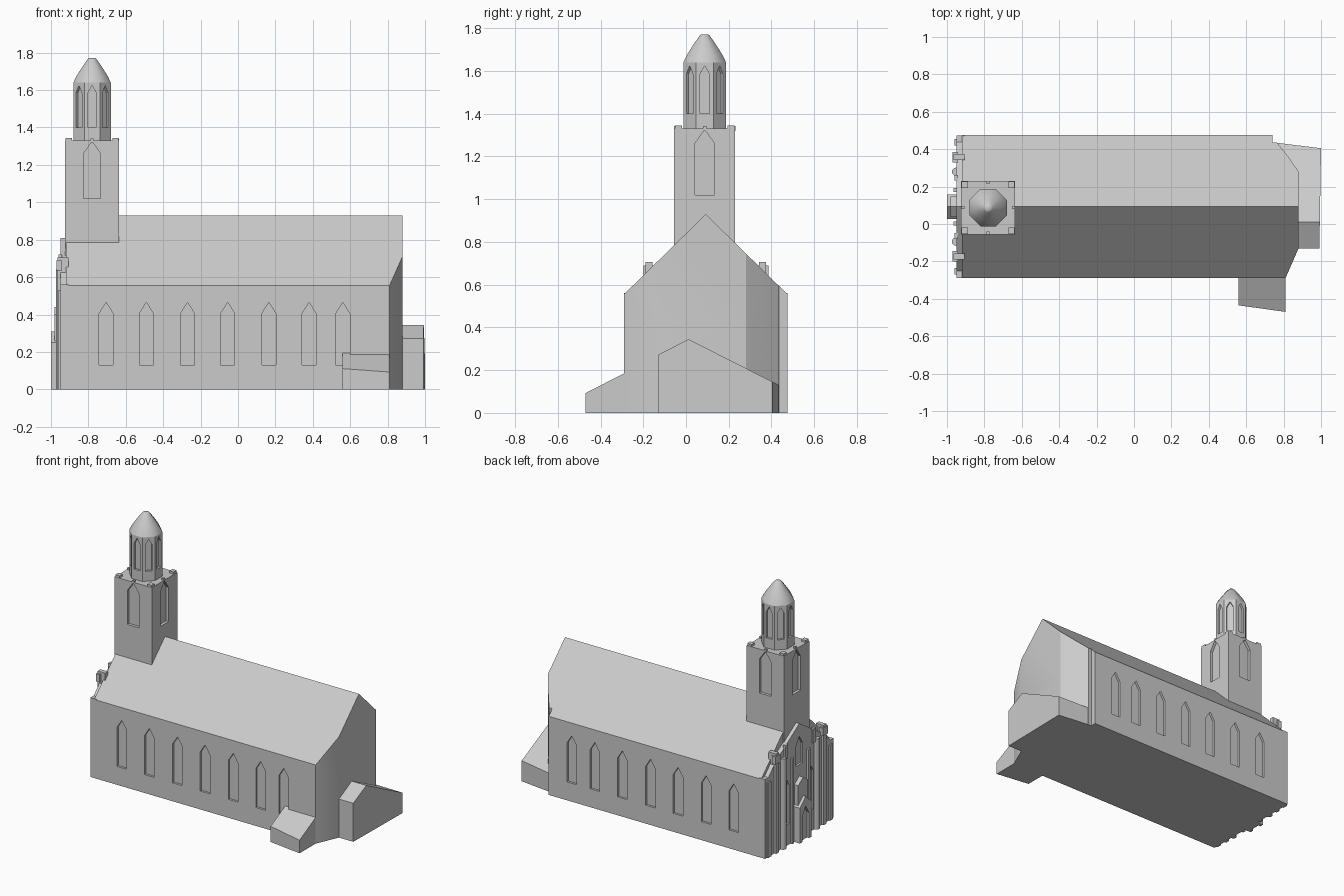
import bpy, bmesh, math
from mathutils import Matrix, Vector

if "Cube" in bpy.data.objects:
    bpy.data.objects.remove(bpy.data.objects["Cube"])

stone = bpy.data.materials.new("grey_stone")
stone.diffuse_color = (0.6, 0.6, 0.6, 1)
stone.use_nodes = True
stone.node_tree.nodes["Principled BSDF"].inputs["Base Color"].default_value = stone.diffuse_color
CY = 0.0925              # ridge line of the nave
TX, TY = -0.78, 0.0875   # tower centre

AXES = {"x": lambda u, v, w: (w, u, v),
        "y": lambda u, v, w: (u, w, v),
        "z": lambda u, v, w: (u, v, w)}


def build(name, pieces):
    """One object from prisms: (outline, axis, start, end[, matrix])."""
    bm = bmesh.new()
    for pts, axis, a, b, *m in pieces:
        mat = m[0] if m else Matrix()
        lo, hi = ([bm.verts.new(mat @ Vector(AXES[axis](u, v, w))) for u, v in pts] for w in (a, b))
        n = len(pts)
        bm.faces.new(lo)
        bm.faces.new(hi[::-1])
        for i in range(n):
            j = (i + 1) % n
            bm.faces.new((lo[j], lo[i], hi[i], hi[j]))
    bmesh.ops.recalc_face_normals(bm, faces=bm.faces)
    me = bpy.data.meshes.new(name)
    bm.to_mesh(me)
    bm.free()
    me.materials.append(stone)
    ob = bpy.data.objects.new(name, me)
    bpy.context.collection.objects.link(ob)
    return ob


def select(ob):
    bpy.ops.object.select_all(action="DESELECT")
    ob.select_set(True)
    bpy.context.view_layer.objects.active = ob


def boolean(ob, operation, pieces):
    tool = build("cutter", pieces)
    tool.hide_render = True
    mod = ob.modifiers.new("cut", "BOOLEAN")
    mod.operation, mod.object, mod.solver = operation, tool, "EXACT"
    select(ob)
    bpy.ops.object.modifier_apply(modifier=mod.name)
    bpy.data.objects.remove(tool)


def rect(u0, u1, v0, v1):
    return [(u0, v0), (u1, v0), (u1, v1), (u0, v1)]


def lancet(c, w, z0, z1, z2):
    """Pointed window outline: sill z0, shoulder z1, apex z2."""
    return [(c - w / 2, z0), (c + w / 2, z0), (c + w / 2, z1), (c, z2), (c - w / 2, z1)]


def octagon(r):
    k = r / math.cos(math.pi / 8)
    return [(TX + k * math.cos((i + .5) * math.pi / 4), TY + k * math.sin((i + .5) * math.pi / 4))
            for i in range(8)]


# Nave: gabled prism trimmed to a chamfered east end
nave = build("nave", [([(-.29, 0), (.475, 0), (.475, .555), (CY, .93), (-.29, .555)], "x", -.92, .88)])
plan = [(-1.2, -.5), (.81, -.5), (.81, -.29), (.88, -.13), (.88, .28), (.825, .36),
        (.765, .435), (.74, .435), (.74, .6), (-1.2, .6)]
boolean(nave, "INTERSECT", [(plan, "z", -.1, 1.2)])
cuts = []
for x in (-.705, -.49, -.27, -.055, .165, .38, .56):
    w = lancet(x, .075, .13, .405, .465)
    cuts += [(w, "y", -.35, -.275), (w, "y", .46, .55)]
boolean(nave, "DIFFERENCE", cuts)
select(nave)
bpy.ops.object.shade_smooth_by_angle(angle=math.radians(25))

# East annexe with an uneven gable
east = build("east_annexe", [([(-.13, 0), (.435, 0), (.435, .13), (.012, .345), (-.13, .272)], "x", .7, 1.05)])
boolean(east, "INTERSECT", [([(.72, -.2), (.99, -.2), (1, .405), (.765, .434), (.72, .434)], "z", -.1, .5)])

# South lean-to with a skewed front wall
south = build("south_lean_to", [([(-.475, 0), (-.2, 0), (-.2, .235), (-.29, .185), (-.475, .09)], "x", .56, .81)])
boolean(south, "INTERSECT", [([(.5, -.4266), (.81, -.47), (.81, -.25), (.5, -.25)], "z", -.1, .5)])

# Tower with recessed lancets on all four sides
x0, x1, y0, y1 = -.925, -.635, -.055, .23
tower = build("tower", [(rect(x0, x1, y0, y1), "z", .5, 1.33)])
wx, wy = (lancet(c, .092, 1.02, 1.26, 1.325) for c in (TX, TY))
boolean(tower, "DIFFERENCE", [(wx, "y", y0 - .1, y0 + .02), (wx, "y", y1 - .02, y1 + .1),
                              (wy, "x", x0 - .1, x0 + .02), (wy, "x", x1 - .02, x1 + .1)])

# Corner blocks and small studs on the tower top
blocks = []
for sx in (-1, 1):
    for sy in (-1, 1):
        cx, cy = TX + sx * .125, TY + sy * .123
        blocks.append((rect(cx - .017, cx + .017, cy - .017, cy + .017), "z", 1.32, 1.345))
for dx, dy in ((.135, 0), (-.135, 0), (0, .135), (0, -.135)):
    blocks.append((rect(TX + dx - .008, TX + dx + .008, TY + dy - .008, TY + dy + .008), "z", 1.32, 1.342))
build("tower_blocks", blocks)

# Octagonal lantern with a narrow lancet in each face
lantern = build("lantern", [(octagon(.1), "z", 1.32, 1.64)])
centre = Matrix.Translation((TX, TY, 0))
boolean(lantern, "DIFFERENCE",
        [(lancet(0, .044, 1.40, 1.585, 1.625), "y", -.15, -.085,
          centre @ Matrix.Rotation(i * math.pi / 4, 4, "Z")) for i in range(8)])

# Curved spire: stacked octagon rings
bm = bmesh.new()
rings = []
for r, z in ((.1, 1.64), (.085, 1.672), (.066, 1.703), (.045, 1.735), (.024, 1.765), (.016, 1.772)):
    rings.append([bm.verts.new((x, y, z)) for x, y in octagon(r)])
for a, b in zip(rings, rings[1:]):
    for i in range(8):
        j = (i + 1) % 8
        bm.faces.new((a[i], a[j], b[j], b[i]))
bm.faces.new(rings[-1])
bm.faces.new(rings[0][::-1])
me = bpy.data.meshes.new("spire")
bm.to_mesh(me)
bm.free()
me.materials.append(stone)
spire = bpy.data.objects.new("spire", me)
bpy.context.collection.objects.link(spire)
select(spire)
bpy.ops.object.shade_smooth_by_angle(angle=math.radians(50))

# West front: low gable slab with window recesses
half = [(.382, 0), (.382, .56), (.345, .56), (.265, .64), (0, .81)]
gable = [(CY + u, z) for u, z in half] + [(CY - u, z) for u, z in half[-2::-1]]
front = build("west_front", [(gable, "x", -.95, -.905)])
boolean(front, "DIFFERENCE", [(lancet(CY, .075, .52, .66, .72), "x", -1.1, -.935)] +
        [(lancet(CY + s * .135, .04, .15, .42, .46), "x", -1.1, -.935) for s in (-1, 1)])

# Buttresses, round shafts and capping blocks, mirrored about the ridge
piers = []
for s in (-1, 1):
    def pier(c, w, xa, xb, za, zb):
        piers.append((rect(CY + s * c - w / 2, CY + s * c + w / 2, za, zb), "x", xa, xb))
    pier(.265, .032, -.965, -.905, 0, .705)
    pier(.265, .055, -.97, -.94, .635, .69)
    pier(.345, .035, -.96, -.94, 0, .53)
    pier(.09, .022, -.965, -.94, 0, .60)
    pier(.155, .03, -.96, -.94, .62, .72)
    shaft = [(-.952 + .022 * math.cos(k * math.pi / 6), CY + s * .187 + .022 * math.sin(k * math.pi / 6))
             for k in range(12)]
    piers.append((shaft, "z", 0, .64))
build("west_buttresses", piers)

# Portal: gabled porch with a pointed doorway and a panel above
build("portal_panel", [(lancet(CY, .11, 0, .40, .44), "x", -.98, -.94)])
portal = build("portal", [(lancet(CY, .13, 0, .25, .31), "x", -1, -.94)])
boolean(portal, "DIFFERENCE", [(lancet(CY, .075, -.05, .18, .24), "x", -1.1, -.983)])
